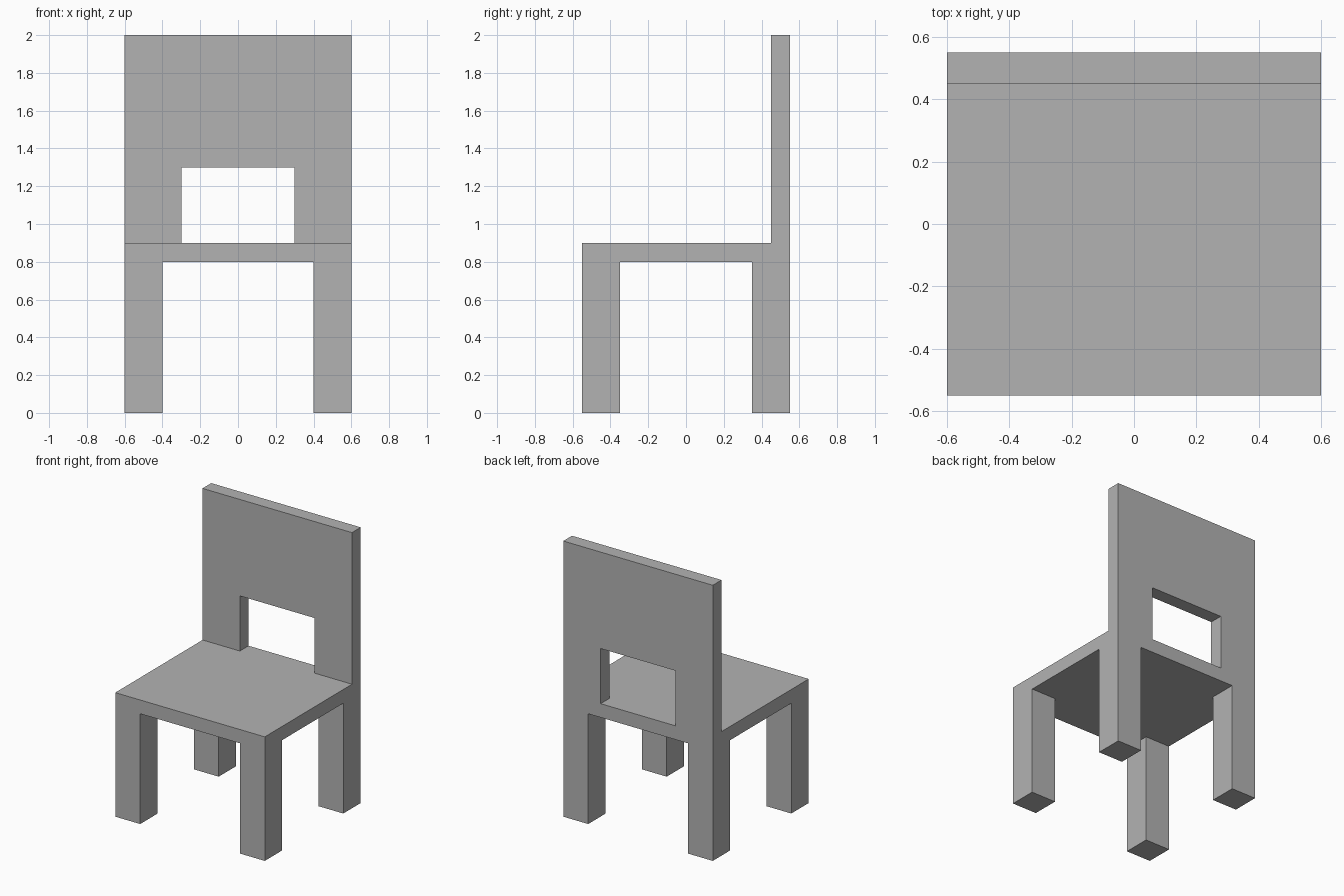
import bpy
import bmesh
from mathutils import Vector

cube = bpy.data.objects.get("Cube")
if cube:
    bpy.data.objects.remove(cube, do_unlink=True)

# Overall sizes
HALF_W, HALF_D = 0.6, 0.55
LEG, LEG_H = 0.2, 0.8
SEAT_TOP, TOP = 0.9, 2.0
BACK_T = 0.1
GAP_HALF, GAP_TOP = 0.3, 1.3

# Single plain colour
grey = bpy.data.materials.new("plain_grey")
grey.use_nodes = True
colour = (0.45, 0.45, 0.45, 1)
grey.diffuse_color = colour
grey.node_tree.nodes["Principled BSDF"].inputs["Base Color"].default_value = colour


def prism(name, outline, y_front, y_back):
    """Extrude an x-z outline from y_front to y_back."""
    bm = bmesh.new()
    face = bm.faces.new([bm.verts.new((x, y_front, z)) for x, z in outline])
    new = bmesh.ops.extrude_face_region(bm, geom=[face])["geom"]
    verts = [v for v in new if isinstance(v, bmesh.types.BMVert)]
    bmesh.ops.translate(bm, verts=verts, vec=Vector((0, y_back - y_front, 0)))
    bmesh.ops.recalc_face_normals(bm, faces=bm.faces)
    mesh = bpy.data.meshes.new(name)
    bm.to_mesh(mesh)
    bm.free()
    mesh.materials.append(grey)
    obj = bpy.data.objects.new(name, mesh)
    bpy.context.collection.objects.link(obj)
    return obj


def rect(x0, x1, z0, z1):
    return [(x0, z0), (x1, z0), (x1, z1), (x0, z1)]


# Seat slab
prism("seat", rect(-HALF_W, HALF_W, LEG_H, SEAT_TOP), -HALF_D, HALF_D)

# Four square legs flush with the seat corners
for side, x in (("left", HALF_W - LEG), ("right", -HALF_W)):
    for end, y in (("front", -HALF_D), ("back", HALF_D - LEG)):
        prism(f"{end}_{side}_leg", rect(x, x + LEG, 0, LEG_H), y, y + LEG)

# Backrest with an opening just above the seat
half = [(GAP_HALF, GAP_TOP), (GAP_HALF, SEAT_TOP), (HALF_W, SEAT_TOP), (HALF_W, TOP)]
outline = half + [(-x, z) for x, z in reversed(half)]
prism("backrest", outline, HALF_D - BACK_T, HALF_D)
